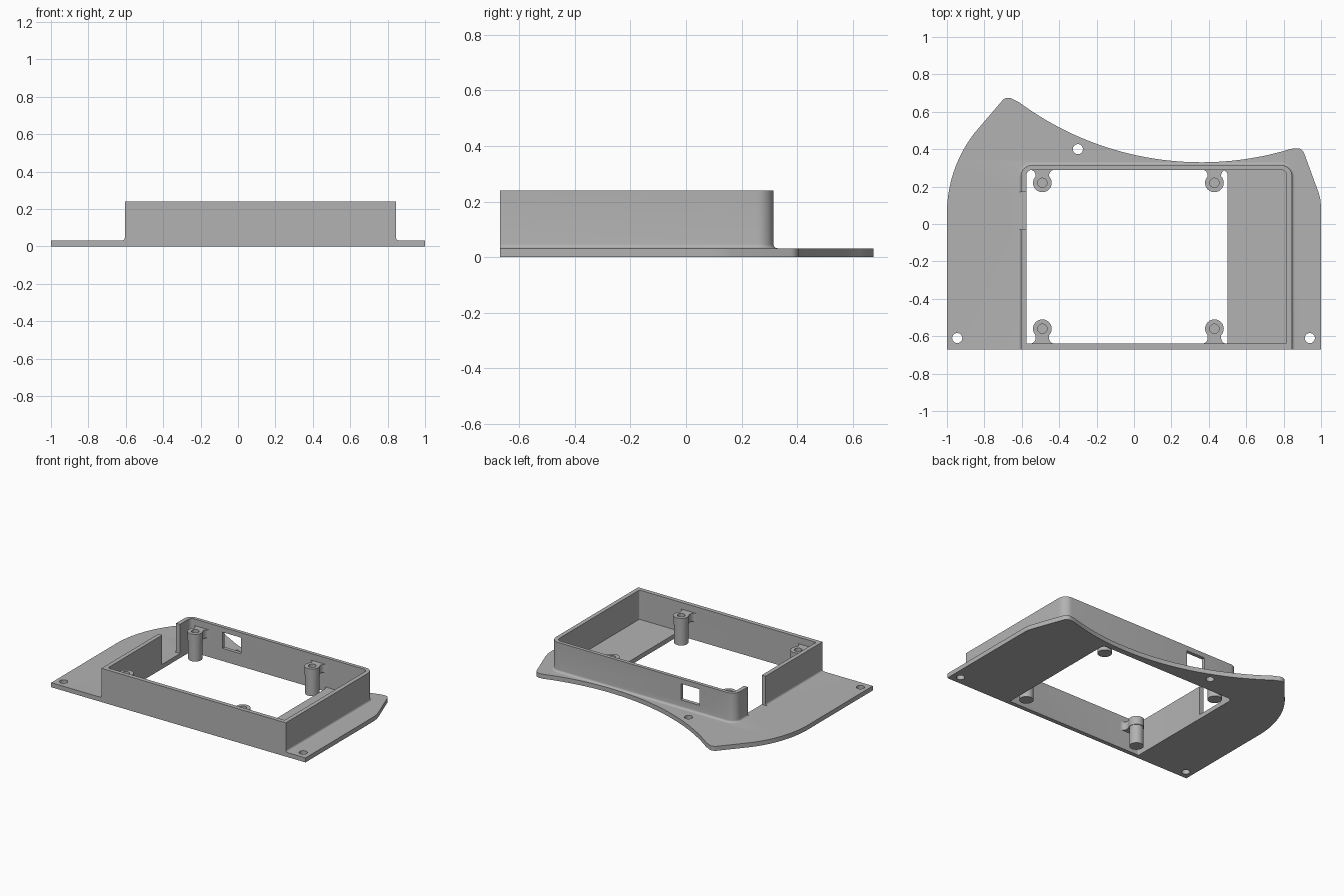
import bpy
import bmesh
from math import sin, cos, pi, radians, sqrt

cube = bpy.data.objects.get("Cube")
if cube:
    bpy.data.objects.remove(cube)

grey = bpy.data.materials.new("plain_grey")
grey.use_nodes = True
GREY = (0.45, 0.45, 0.45, 1)
grey.diffuse_color = GREY
grey.node_tree.nodes["Principled BSDF"].inputs["Base Color"].default_value = GREY

PLATE, TOP, FRONT = 0.032, 0.24, -0.67


def loft(name, rings):
    """Capped solid through (outline, height) rings of equal point count."""
    bm = bmesh.new()
    loops = [[bm.verts.new((x, y, z)) for x, y in pts] for pts, z in rings]
    for a, b in zip(loops, loops[1:]):
        for i in range(len(a)):
            j = (i + 1) % len(a)
            bm.faces.new((a[i], a[j], b[j], b[i]))
    bm.faces.new(loops[0][::-1])
    bm.faces.new(loops[-1])
    bmesh.ops.recalc_face_normals(bm, faces=bm.faces)
    mesh = bpy.data.meshes.new(name)
    bm.to_mesh(mesh)
    bm.free()
    mesh.materials.append(grey)
    obj = bpy.data.objects.new(name, mesh)
    bpy.context.collection.objects.link(obj)
    return obj


def prism(name, pts, low, high):
    return loft(name, [(pts, low), (pts, high)])


def arc(cx, cy, r, start, end, steps=8):
    angles = [radians(start + (end - start) * i / steps) for i in range(steps + 1)]
    return [(cx + r * cos(a), cy + r * sin(a)) for a in angles]


def circle(cx, cy, r, steps=32):
    return arc(cx, cy, r, 0, 360, steps)[:-1]


def rounded_rect(x0, x1, y0, y1, back, front):
    """Rectangle with separate corner radii at the back and front."""
    pts = arc(x1 - back, y1 - back, back, 0, 90) + arc(x0 + back, y1 - back, back, 90, 180)
    if front:
        return pts + arc(x0 + front, y0 + front, front, 180, 270) + arc(x1 - front, y0 + front, front, 270, 360)
    return pts + [(x0, y0), (x1, y0)]


def combine(target, other, operation):
    mod = target.modifiers.new(operation, "BOOLEAN")
    mod.operation = operation
    mod.solver = "EXACT"
    mod.object = other
    bpy.context.view_layer.objects.active = target
    bpy.ops.object.modifier_apply(modifier=mod.name)
    bpy.data.objects.remove(other)


def smooth(obj):
    bpy.ops.object.select_all(action="DESELECT")
    obj.select_set(True)
    bpy.context.view_layer.objects.active = obj
    bpy.ops.object.shade_smooth_by_angle(angle=radians(30))


# Plate outline: straight front, curved sides, one long concave arc at the back
R, CX, LOW = 1.64, 0.36, 0.33
right_side = [(-1, FRONT), (1, FRONT), (1, 0.09), (0.997, 0.13), (0.988, 0.165)]
right_tip = arc(0.872, 0.365, 0.04, 18, 98)
back_arc = []
for i in range(41):
    x = 0.84 - 1.455 * i / 40
    back_arc.append((x, LOW + R - sqrt(R * R - (x - CX) ** 2)))
left_tip = arc(-0.672, 0.633, 0.042, 58, 141)
# Left shoulder: quadratic curve that runs into the straight side
P, Q, S = (-0.85, 0.49), (-0.99, 0.31), (-1, 0.08)
shoulder = []
for i in range(17):
    t = i / 16
    shoulder.append(tuple((1 - t) ** 2 * p + 2 * t * (1 - t) * q + t * t * s for p, q, s in zip(P, Q, S)))
outline = right_side + right_tip + back_arc + left_tip + shoulder
frame = prism("bezel_frame", outline, 0, PLATE)


# Raised wall block with a small fillet where it meets the plate
def wall_outline(grow):
    return rounded_rect(-0.605 - grow, 0.845 + grow, FRONT, 0.315 + grow, 0.06 + grow, 0)


F = 0.015
rings = [(wall_outline(F), 0.01)]
for i in range(6):
    a = pi / 2 * i / 5
    rings.append((wall_outline(F * (1 - sin(a))), PLATE + F * (1 - cos(a))))
rings.append((wall_outline(0), TOP))
combine(frame, loft("wall_block", rings), "UNION")

# Cavity, through opening, side notch and back window
cavity = rounded_rect(-0.575, 0.815, -0.64, 0.29, 0.03, 0.01)
opening = rounded_rect(-0.575, 0.50, -0.64, 0.29, 0.03, 0.01)
combine(frame, prism("cavity", cavity, PLATE, 0.4), "DIFFERENCE")
combine(frame, prism("opening", opening, -0.1, 0.2), "DIFFERENCE")
notch = [(-0.66, -0.03), (-0.55, -0.03), (-0.55, 0.17), (-0.66, 0.17)]
combine(frame, prism("notch", notch, PLATE, 0.4), "DIFFERENCE")
window = [(-0.325, 0.25), (-0.18, 0.25), (-0.18, 0.4), (-0.325, 0.4)]
combine(frame, prism("window", window, 0.09, 0.205), "DIFFERENCE")

# Screw holes in the plate
for x, y in ((-0.945, -0.61), (0.94, -0.61), (-0.3, 0.40)):
    combine(frame, prism("screw_hole", circle(x, y, 0.027), -0.1, 0.1), "DIFFERENCE")
smooth(frame)

# Four posts with blind holes, each held to the wall by a flared tab
HEAD, POST_TOP = 0.135, 0.195
for side, x in (("right", -0.49), ("left", 0.43)):
    for end, y, wall, d in (("back", 0.22, 0.295, 1), ("front", -0.56, -0.645, -1)):
        steps = ((0.046, 0), (0.046, HEAD), (0.05, HEAD), (0.05, POST_TOP), (0.025, POST_TOP), (0.025, 0.1))
        post = loft(f"{end}_{side}_post", [(circle(x, y, r), z) for r, z in steps])
        smooth(post)
        flare = [(0.036, y + d * 0.03)]
        for i in range(7):
            a = pi / 2 * i / 6
            flare.append((0.036 + 0.03 * (1 - cos(a)), wall - d * (0.035 - 0.03 * sin(a))))
        flare.append((0.066, wall))
        pts = [(x + w, v) for w, v in flare] + [(x - w, v) for w, v in reversed(flare)]
        smooth(prism(f"{end}_{side}_post_tab", pts, HEAD, POST_TOP - 0.002))
